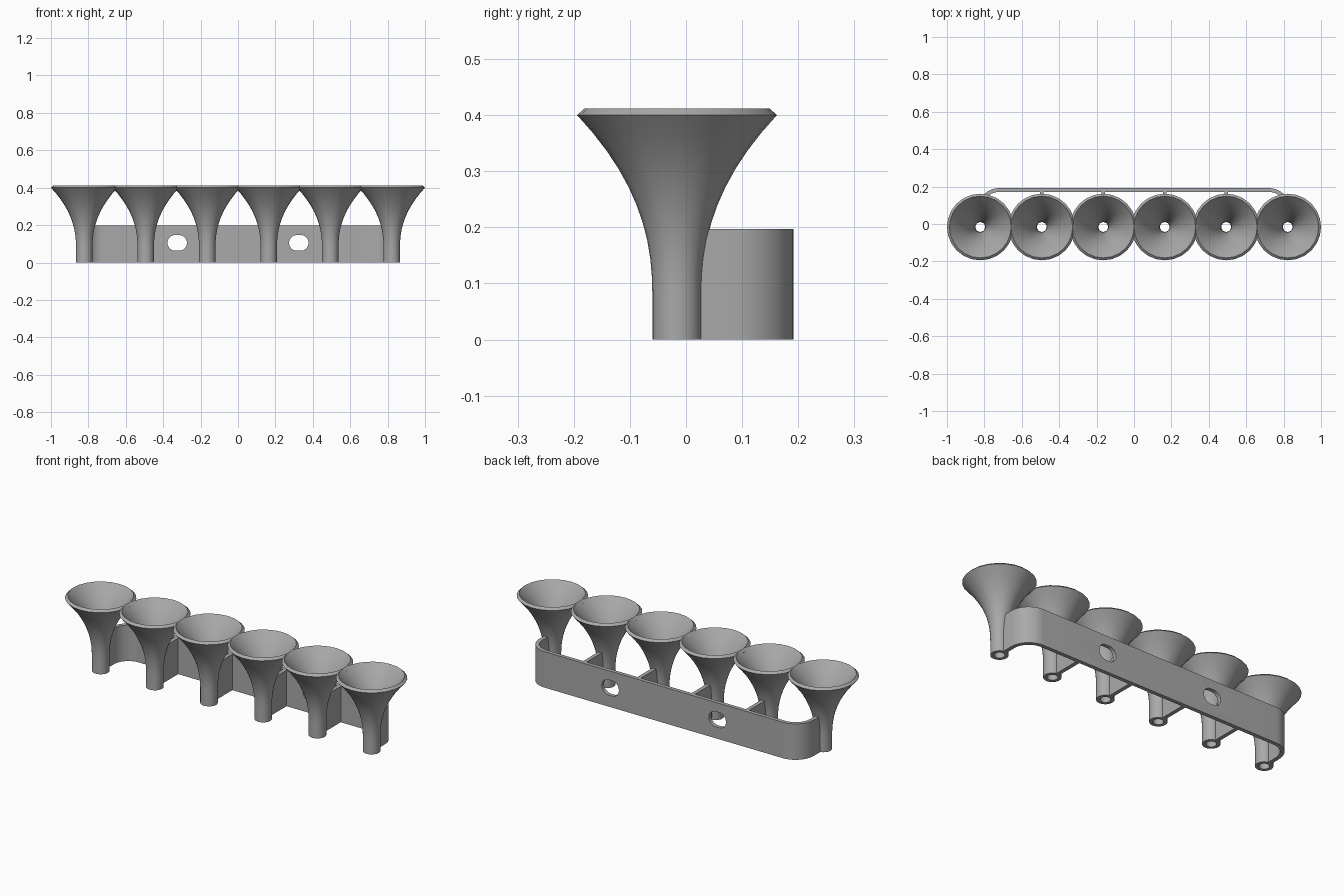
import bpy, bmesh, math
from mathutils import Vector

cube = bpy.data.objects.get("Cube")
if cube:
    bpy.data.objects.remove(cube, do_unlink=True)

# One plain grey for everything
grey = bpy.data.materials.new("plain grey")
grey.use_nodes = True
COLOUR = (0.4, 0.4, 0.4, 1)
grey.diffuse_color = COLOUR
grey.node_tree.nodes["Principled BSDF"].inputs["Base Color"].default_value = COLOUR

SPACING, COUNT = 0.3288, 6
ROW_Y = -0.016
STEM_R, BORE_R, RIM_R = 0.044, 0.026, 0.178
RIM_Z, TOP_Z = 0.4, 0.412
BACK_Y, PLATE_H, WALL = 0.192, 0.197, 0.021
SIDES = 24


def make_object(name, bm):
    bmesh.ops.recalc_face_normals(bm, faces=bm.faces)
    mesh = bpy.data.meshes.new(name)
    bm.to_mesh(mesh)
    bm.free()
    mesh.materials.append(grey)
    obj = bpy.data.objects.new(name, mesh)
    bpy.context.collection.objects.link(obj)
    return obj


def smooth(obj):
    bpy.ops.object.select_all(action='DESELECT')
    obj.select_set(True)
    bpy.context.view_layer.objects.active = obj
    bpy.ops.object.shade_smooth_by_angle(angle=math.radians(32))


def extrude_outline(name, points, direction):
    """Closed outline of 3D points swept into a solid."""
    bm = bmesh.new()
    face = bm.faces.new([bm.verts.new(p) for p in points])
    swept = bmesh.ops.extrude_face_region(bm, geom=[face])["geom"]
    verts = [v for v in swept if isinstance(v, bmesh.types.BMVert)]
    bmesh.ops.translate(bm, verts=verts, vec=Vector(direction))
    return make_object(name, bm)


def flare(r0, r1, z0, z1, power, steps=10):
    """Trumpet curve from a narrow neck to a wide mouth."""
    return [(r0 + (r1 - r0) * (i / steps) ** power, z0 + (z1 - z0) * i / steps)
            for i in range(steps + 1)]


# Funnel: hollow trumpet profile, revolved
outer = [(STEM_R, 0)] + flare(STEM_R, RIM_R, 0.08, RIM_Z, 2.25)
inner = [(BORE_R, 0)] + flare(BORE_R, 0.165, 0.08, TOP_Z, 2.25)
profile = outer + inner[::-1]


def funnel(name, x):
    bm = bmesh.new()
    rings = []
    for r, z in profile:
        rings.append([bm.verts.new((x + r * math.cos(a), ROW_Y + r * math.sin(a), z))
                      for a in (2 * math.pi * i / SIDES for i in range(SIDES))])
    for k, ring in enumerate(rings):
        above = rings[(k + 1) % len(rings)]
        for i in range(SIDES):
            j = (i + 1) % SIDES
            bm.faces.new((ring[i], ring[j], above[j], above[i]))
    smooth(make_object(name, bm))


centres = [(i - (COUNT - 1) / 2) * SPACING for i in range(COUNT)]
for i, x in enumerate(centres):
    funnel(f"funnel_{i + 1}", x)

# Back bracket: long plate whose rounded ends turn in to the outer stems
START_Y = ROW_Y + 0.04
END_X = centres[-1] + WALL / 2
BEND = 0.11


def bracket_line(inset):
    r = BEND - inset
    cx, cy = END_X - BEND, BACK_Y - BEND
    half = [(END_X - inset, START_Y)]
    half += [(cx + r * math.cos(a), cy + r * math.sin(a))
             for a in (math.pi / 2 * i / 10 for i in range(11))]
    return half + [(-x, y) for x, y in reversed(half)]


outline = bracket_line(0) + bracket_line(WALL)[::-1]
bracket = extrude_outline("back_bracket", [(x, y, 0) for x, y in outline], (0, 0, PLATE_H))

# Screw slots cut through the bracket
SLOT_R, SLOT_SHIFT = 0.042, 0.01
for side, label in ((-1, "right"), (1, "left")):
    pts = []
    for i in range(32):
        a = 2 * math.pi * (i + 0.5) / 32
        shift = math.copysign(SLOT_SHIFT, math.cos(a))
        pts.append((side * 0.325 + shift + SLOT_R * math.cos(a), 0.12,
                    0.105 + SLOT_R * math.sin(a)))
    cutter = extrude_outline(f"{label}_slot_cutter", pts, (0, 0.12, 0))
    cutter.hide_render = True
    cutter.hide_set(True)
    cut = bracket.modifiers.new(f"{label} slot", 'BOOLEAN')
    cut.operation, cut.solver, cut.object = 'DIFFERENCE', 'EXACT', cutter

# Bake the slots in, then drop the cutters
bpy.context.view_layer.update()
cut_mesh = bpy.data.meshes.new_from_object(
    bracket.evaluated_get(bpy.context.evaluated_depsgraph_get()))
bracket.modifiers.clear()
bracket.data = cut_mesh
for label in ("right", "left"):
    bpy.data.objects.remove(bpy.data.objects[f"{label}_slot_cutter"], do_unlink=True)
smooth(bracket)

# Ribs joining the inner stems to the bracket
for i, x in enumerate(centres[1:-1]):
    y1 = BACK_Y - WALL / 2
    corners = [(x - WALL / 2, START_Y, 0), (x + WALL / 2, START_Y, 0),
               (x + WALL / 2, y1, 0), (x - WALL / 2, y1, 0)]
    extrude_outline(f"rib_{i + 1}", corners, (0, 0, PLATE_H))
